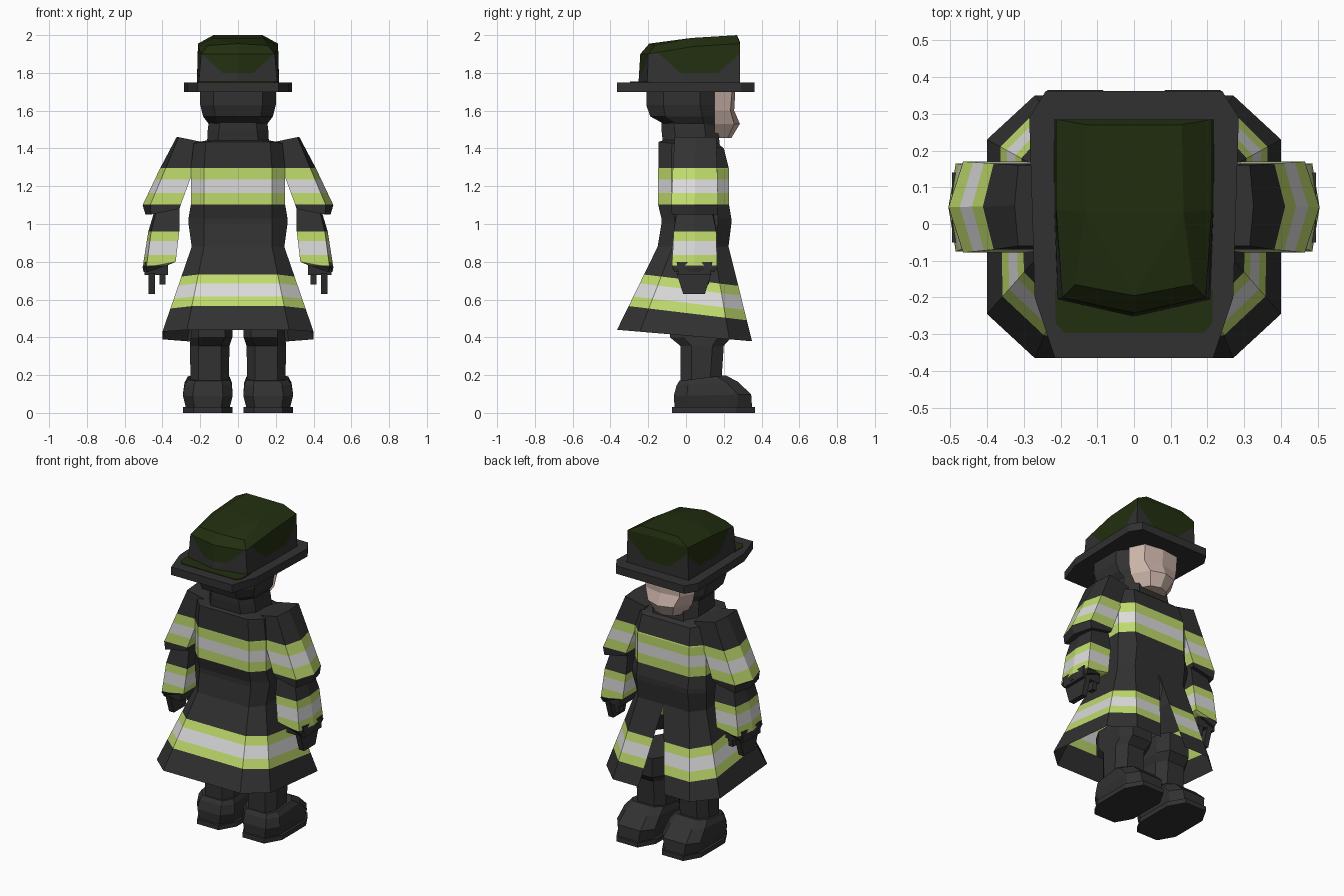
import bpy, bmesh
from mathutils import Vector

if "Cube" in bpy.data.objects:
    bpy.data.objects.remove(bpy.data.objects["Cube"])


def material(name, rgb):
    m = bpy.data.materials.new(name)
    m.diffuse_color = (*rgb, 1)
    m.use_nodes = True
    m.node_tree.nodes["Principled BSDF"].inputs["Base Color"].default_value = m.diffuse_color
    return m


DARK = material("charcoal cloth", (0.031, 0.031, 0.031))
GREEN = material("dark green", (0.016, 0.028, 0.005))
LIME = material("lime reflective", (0.52, 0.70, 0.15))
SILVER = material("silver reflective", (0.70, 0.70, 0.71))
SKIN = material("skin", (0.62, 0.47, 0.41))


def cut(bm, co, no, faces=None):
    faces = faces if faces is not None else bm.faces[:]
    geom = set(faces)
    for f in faces:
        geom.update(f.edges)
        geom.update(f.verts)
    bmesh.ops.bisect_plane(bm, geom=list(geom), dist=1e-5, plane_co=co, plane_no=no)


def loft(rings, closed=True, caps=(True, True)):
    """Skin a list of equal length point rings."""
    bm = bmesh.new()
    rows = [[bm.verts.new(p) for p in r] for r in rings]
    n = len(rows[0])
    for a, b in zip(rows, rows[1:]):
        for i in range(n if closed else n - 1):
            j = (i + 1) % n
            bm.faces.new((a[i], a[j], b[j], b[i]))
    if caps[0]:
        bm.faces.new(rows[0])
    if caps[1]:
        bm.faces.new(rows[-1])
    bmesh.ops.remove_doubles(bm, verts=bm.verts[:], dist=1e-4)
    bmesh.ops.recalc_face_normals(bm, faces=bm.faces[:])
    return bm


def finish(name, bm, mats=(DARK,), rule=None, mirror=False):
    if rule:
        for f in bm.faces:
            f.material_index = rule(f.calc_center_median())
    me = bpy.data.meshes.new(name)
    bm.to_mesh(me)
    bm.free()
    for m in mats:
        me.materials.append(m)
    ob = bpy.data.objects.new(name, me)
    bpy.context.collection.objects.link(ob)
    if mirror:
        ob.modifiers.new("Mirror", 'MIRROR').use_axis = (True, False, False)
    return ob


def octagon(z, fx, hx, cy, yb, yf, x=0.0, tilt=0.0):
    pts = [(fx, yf), (hx, yf - cy), (hx, yb + cy), (fx, yb),
           (-fx, yb), (-hx, yb + cy), (-hx, yf - cy), (-fx, yf)]
    return [(x + px, y, z - tilt * (y - yb)) for px, y in pts]


def band(v, levels):
    """0 plain, 1 lime, 2 silver, 1 lime, 0 plain going down the levels."""
    return (0, 1, 2, 1, 0)[sum(v < l for l in levels)]


CHEST = (1.297, 1.235, 1.165, 1.103)
FOREARM = (0.96, 0.91, 0.835, 0.78)
HEM = (0.73, 0.68, 0.607, 0.553)
SLOPE = 0.12
TRIM = (DARK, LIME, SILVER)

# Coat: open front slit that widens towards the tilted hem
coat_rows = [(1.45, .08, .13, .06, -.10, .14, 0, 0),
             (1.435, .17, .235, .07, -.145, .20, 0, .1),
             (1.29, .18, .25, .07, -.147, .228, 0, 0),
             (1.10, .18, .25, .07, -.147, .228, 0, 0),
             (1.03, .18, .262, .07, -.13, .24, 0, 0),
             (1.00, .18, .262, .07, -.13, .24, 0, 0),
             (.88, .18, .245, .08, -.15, .225, 0, 0),
             (.44, .27, .40, .12, -.365, .35, .09, .085)]
rings = []
for z, fx, hx, cy, yb, yf, s, tilt in coat_rows:
    r = octagon(z, fx, hx, cy, yb, yf, tilt=tilt)
    zf = r[0][2]
    rings.append([(s, yf, zf)] + r + [(-s, yf, zf)])
bm = loft(rings, closed=False, caps=(True, False))
for z in CHEST:
    cut(bm, (0, 0, z), (0, 0, 1))
for z in HEM:
    cut(bm, (0, -.2, z), (0, SLOPE, 1))
finish("coat", bm, TRIM, lambda c: band(c.z, CHEST) if c.z > .9
       else band(c.z + SLOPE * (c.y + .2), HEM))


# Sleeves: five sided tubes with an outer ridge
def sleeve(name, rows, levels):
    rr = []
    for xi, zi, xo, zo, yb, yf, ridge in rows:
        rr.append([(xi, yb, zi), (xi, yf, zi), (xo, yf, zo),
                   (xo + ridge, (yb + yf) / 2, zo), (xo, yb, zo)])
    b = loft(rr)
    for z in levels:
        cut(b, (0, 0, z), (0, 0, 1))
    finish(name, b, TRIM, lambda c: band(c.z, levels), mirror=True)


sleeve("upper_sleeve", [(.17, 1.43, .315, 1.46, -.06, .16, .01),
                        (.23, 1.30, .385, 1.29, -.07, .165, .03),
                        (.30, 1.11, .465, 1.10, -.078, .17, .04),
                        (.31, 1.08, .46, 1.05, -.075, .165, .03)], CHEST)
sleeve("forearm_sleeve", [(.31, 1.09, .435, 1.06, -.05, .14, .01),
                          (.31, .97, .46, .96, -.065, .16, .015),
                          (.33, .80, .485, .77, -.075, .165, .02),
                          (.35, .79, .48, .745, -.06, .15, .02)], FOREARM)

# Gloves
def box(name, x0, x1, y0, y1, z0, z1, taper=0.0):
    rr = [[(x0, y0 + t, z), (x1, y0 + t, z), (x1, y1 - t, z), (x0, y1 - t, z)]
          for z, t in ((z1, 0), (z0, taper))]
    finish(name, loft(rr), mirror=True)


box("palm", .37, .495, -.05, .14, .73, .80, .01)
box("fingers", .44, .475, -.05, .135, .63, .74, .035)
box("thumb", .385, .415, .07, .13, .68, .74, .01)

# Trouser legs
finish("trouser_leg", loft([
    octagon(.52, .07, .11, .07, -.09, .24, x=.14),
    octagon(.40, .07, .11, .07, -.085, .24, x=.14),
    octagon(.355, .06, .105, .06, -.03, .20, x=.15),
    octagon(.13, .06, .10, .06, -.03, .185, x=.15)]), mirror=True)

# Boots: ankle rings sliding forward into the toe
finish("boot", loft([
    octagon(.17, .07, .11, .05, -.035, .21, x=.155, tilt=-.12),
    octagon(.145, .075, .125, .06, -.05, .275, x=.158, tilt=-.06),
    octagon(.09, .08, .132, .07, -.065, .345, x=.16, tilt=-.02),
    octagon(.025, .07, .115, .08, -.06, .35, x=.16)]), mirror=True)
finish("boot_sole", loft([
    octagon(z, .075, .132, .10, -.075, .365, x=.16) for z in (.03, 0)]), mirror=True)

# Neck and hood
finish("neck", loft([
    octagon(1.58, .09, .15, .06, -.13, .15),
    octagon(1.50, .10, .16, .07, -.13, .17),
    octagon(1.41, .11, .165, .07, -.12, .18)]))
finish("hood", loft([
    octagon(1.72, .13, .20, .09, -.21, .165),
    octagon(1.63, .13, .20, .09, -.21, .165),
    octagon(1.57, .12, .185, .08, -.19, .165),
    octagon(1.51, .10, .14, .06, -.08, .16)]))

# Face: shallow mask with a central ridge
face_rows = [(1.72, .165, .12, .245, .262), (1.60, .165, .12, .235, .255),
             (1.53, .15, .09, .255, .285), (1.455, .10, .06, .22, .24)]
finish("face", loft([[(-w, .15, z), (-v, y, z), (0, yc, z), (v, y, z), (w, .15, z)]
                     for z, w, v, y, yc in face_rows]), (SKIN,))

# Helmet brim
outline = [(.24, .362), (.285, .29), (.27, -.20), (.215, -.365)]
outline += [(-x, y) for x, y in reversed(outline)]
finish("helmet_brim", loft([[(x, y, z) for x, y in outline] for z in (1.75, 1.70)]))

# Painted rear panel of the brim
rear = [(.215, -.18), (.213, -.27), (.19, -.297)]
rear += [(-x, y) for x, y in reversed(rear)]
finish("brim_panel", loft([[(x, y, z) for x, y in rear] for z in (1.754, 1.748)]), (GREEN,))


# Helmet crown: half outline mirrored about the centre line
def crown_ring(front, mid, back, rear_centre, front_centre):
    side = [front, mid, back]
    return ([front_centre] + side + [rear_centre]
            + [(-x, y, z) for x, y, z in reversed(side)])


bm = loft([
    crown_ring((.218, .285, 1.74), (.217, .04, 1.74), (.208, -.205, 1.74),
               (0, -.252, 1.74), (0, .285, 1.74)),
    crown_ring((.212, .285, 1.955), (.212, .04, 1.94), (.195, -.20, 1.90),
               (0, -.242, 1.90), (0, .285, 1.965)),
    crown_ring((.13, .27, 2.0), (.135, .03, 1.985), (.16, -.165, 1.945),
               (0, -.195, 1.955), (0, .27, 2.0))], caps=(False, False))
top = [e for e in bm.edges if e.is_boundary and min(v.co.z for v in e.verts) > 1.9]
bmesh.ops.triangle_fill(bm, use_beauty=True, edges=top)
bmesh.ops.recalc_face_normals(bm, faces=bm.faces[:])


# Painted patches that hang down from the green roof on each side
LOW, STEEP = 1.80, 0.9


def on_side(f):
    return abs(f.normal.x) > .8


def walls(side):
    bm.normal_update()
    return [f for f in bm.faces if abs(f.normal.z) < .45 and on_side(f) == side]


for side, mid, half in ((True, .07, .10), (False, 0, .08)):
    axis = Vector((0, 1, 0)) if side else Vector((1, 0, 0))
    cut(bm, (0, 0, LOW), (0, 0, 1), walls(side))
    for s in (1, -1):
        cut(bm, axis * (mid + s * half) + Vector((0, 0, LOW)),
            Vector((0, 0, 1)) - axis * s * STEEP, walls(side))
bm.normal_update()
for f in bm.faces:
    c = f.calc_center_median()
    t = abs(c.y - .07) - .10 if on_side(f) else abs(c.x) - .08
    green = abs(f.normal.z) >= .45 or c.z > LOW + STEEP * max(t, 0)
    f.material_index = int(green)
finish("helmet_crown", bm, (DARK, GREEN))
